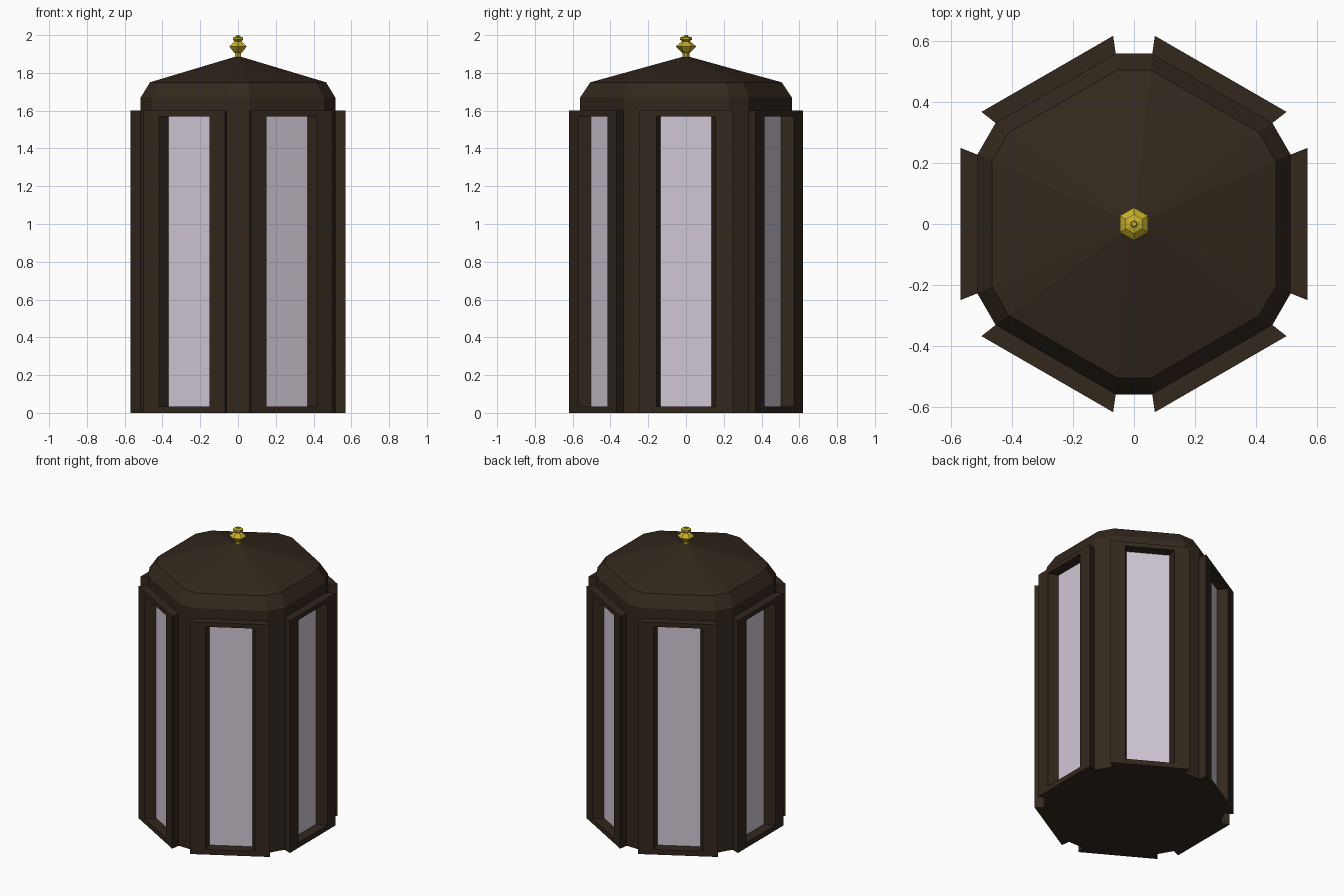
import bpy, bmesh
from math import sin, cos, radians

if "Cube" in bpy.data.objects:
    bpy.data.objects.remove(bpy.data.objects["Cube"])


def material(name, color):
    m = bpy.data.materials.new(name)
    m.diffuse_color = (*color, 1)
    m.use_nodes = True
    m.node_tree.nodes["Principled BSDF"].inputs["Base Color"].default_value = m.diffuse_color
    return m


BROWN = material("dark_bronze", (0.032, 0.021, 0.012))
GLASS = material("frosted_glass", (0.63, 0.57, 0.66))
GOLD = material("brass", (0.56, 0.43, 0.02))


def loft(name, rings, mat, caps=True, closed=False):
    """Bridge rings of equal point count into one mesh."""
    bm = bmesh.new()
    loops = [[bm.verts.new(p) for p in r] for r in rings]
    n = len(rings[0])
    pairs = list(zip(loops, loops[1:]))
    if closed:
        pairs.append((loops[-1], loops[0]))
    for a, b in pairs:
        for i in range(n):
            j = (i + 1) % n
            bm.faces.new((a[i], a[j], b[j], b[i]))
    if caps:
        bm.faces.new(loops[0][::-1])
        bm.faces.new(loops[-1])
    bmesh.ops.remove_doubles(bm, verts=bm.verts, dist=1e-5)
    bmesh.ops.recalc_face_normals(bm, faces=bm.faces)
    me = bpy.data.meshes.new(name)
    bm.to_mesh(me)
    bm.free()
    me.materials.append(mat)
    ob = bpy.data.objects.new(name, me)
    bpy.context.collection.objects.link(ob)
    return ob


def side_point(k, d, t, z):
    """Point on side k of the hexagon: d outward, t along the side."""
    a = radians(60 * k)
    return (d * cos(a) - t * sin(a), d * sin(a) + t * cos(a), z)


def body_ring(z, recess=0.0):
    section = [(0.515, -0.228), (0.515 - recess, -0.2),
               (0.515 - recess, 0.2), (0.515, 0.228)]
    return [side_point(k, d, t, z) for k in range(6) for d, t in section]


def roof_ring(z, s):
    return [side_point(k, 0.515 * s, t * s, z) for k in range(6) for t in (-0.228, 0.228)]


# Hexagonal body with chamfered corners and shallow window recesses
loft("lantern_body", [body_ring(0), body_ring(0.02), body_ring(0.02, 0.015),
                      body_ring(1.58, 0.015), body_ring(1.58), body_ring(1.67)], BROWN)

# Roof: steep eave then a shallow pyramid
bm_roof = loft("roof", [roof_ring(1.67, 1), roof_ring(1.75, 0.905),
                        roof_ring(1.89, 0.0)], BROWN, caps=False)


def rect(k, d, t, z0, z1):
    return [side_point(k, d, *p) for p in ((-t, z0), (t, z0), (t, z1), (-t, z1))]


# Six window frames with splayed edges, each with a glass pane
for k in range(6):
    loft(f"window_frame_{k + 1}", [rect(k, 0.515, 0.228, 0, 1.6), rect(k, 0.57, 0.25, 0, 1.6),
                                   rect(k, 0.57, 0.155, 0.035, 1.57),
                                   rect(k, 0.501, 0.135, 0.035, 1.57)],
         BROWN, caps=False, closed=True)
    loft(f"glass_pane_{k + 1}", [rect(k, 0.498, 0.14, 0.03, 1.575),
                                 rect(k, 0.502, 0.14, 0.03, 1.575)], GLASS)

# Six-sided finial
profile = [(0.018, 1.87), (0.018, 1.905), (0.03, 1.915), (0.054, 1.94), (0.03, 1.96),
           (0.02, 1.967), (0.032, 1.976), (0.032, 1.987), (0.012, 1.993), (0.009, 2.0)]
loft("finial", [[(r * cos(radians(30 + 60 * i)), r * sin(radians(30 + 60 * i)), z)
                 for i in range(6)] for r, z in profile], GOLD)
